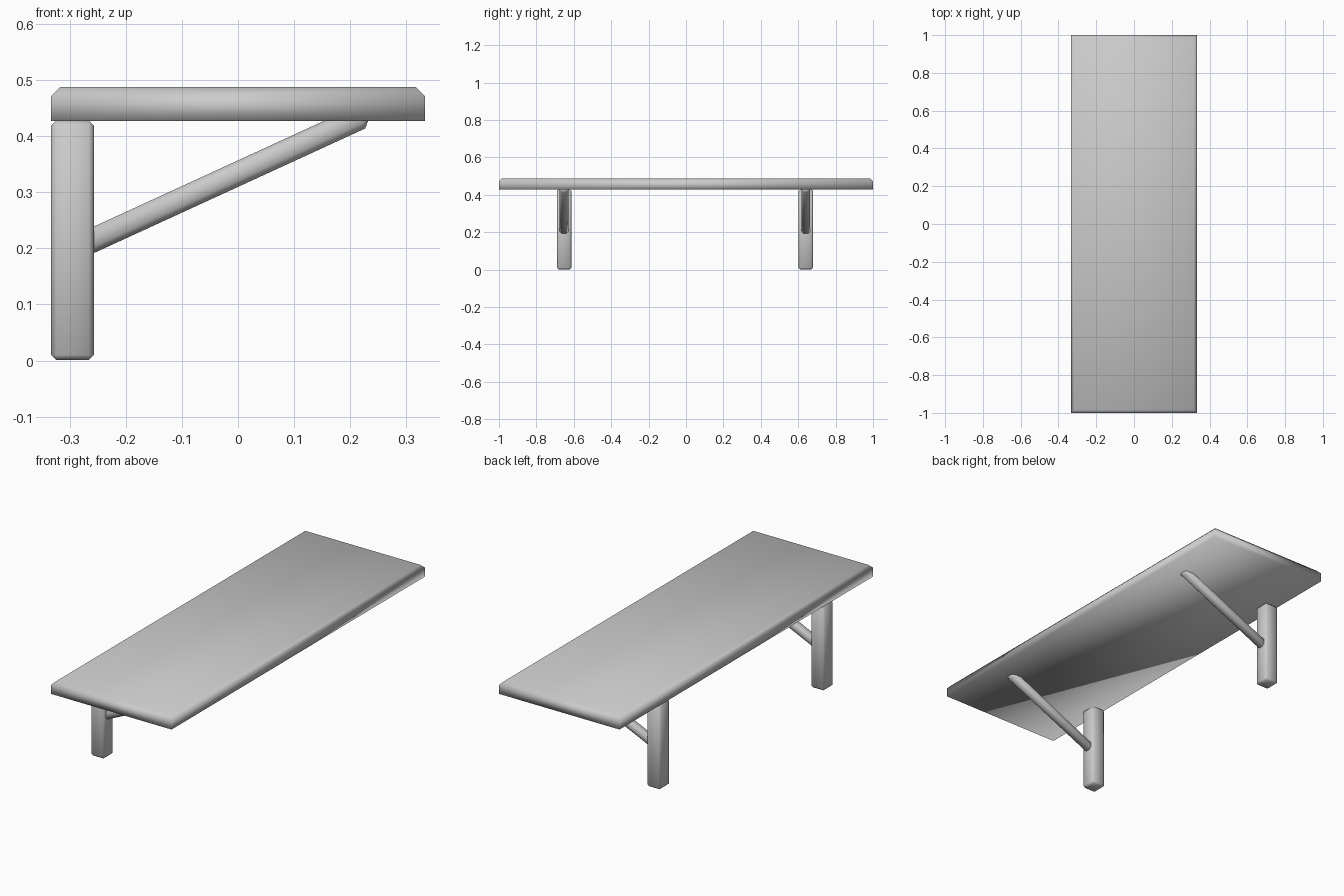
import bpy, bmesh, math
from mathutils import Matrix, Vector

if "Cube" in bpy.data.objects:
    bpy.data.objects.remove(bpy.data.objects["Cube"])


def box(name, center, size, bevel, pitch=0.0, top_only=False):
    """Chamfered, smooth-shaded box; pitch tilts it about the y axis."""
    bm = bmesh.new()
    bmesh.ops.create_cube(bm, size=1.0, matrix=Matrix.Diagonal((*size, 1)))
    edges = [e for e in bm.edges
             if not top_only or all(v.co.z > 0 for v in e.verts)]
    bmesh.ops.bevel(bm, geom=edges, offset=bevel, segments=1, affect='EDGES')
    for f in bm.faces:
        f.smooth = True
    mesh = bpy.data.meshes.new(name)
    bm.to_mesh(mesh)
    bm.free()
    obj = bpy.data.objects.new(name, mesh)
    obj.location = center
    obj.rotation_euler.y = pitch
    bpy.context.collection.objects.link(obj)
    return obj


# Tabletop slab, chamfered around the upper rim only
box("tabletop", (0, 0, 0.4575), (0.666, 2.0, 0.061), 0.016, top_only=True)

# Brace centre line, from inside the leg to inside the slab
start, end = Vector((-0.275, 0, 0.207)), Vector((0.228, 0, 0.438))
mid, span = (start + end) / 2, end - start
pitch = -math.atan2(span.z, span.x)

for side, y in (("front", -0.652), ("back", 0.641)):
    # Post and diagonal brace
    box(side + "_leg", (-0.295, y, 0.2145), (0.076, 0.078, 0.427), 0.009)
    box(side + "_brace", (mid.x, y, mid.z),
        (span.length, 0.046, 0.043), 0.011, pitch)
